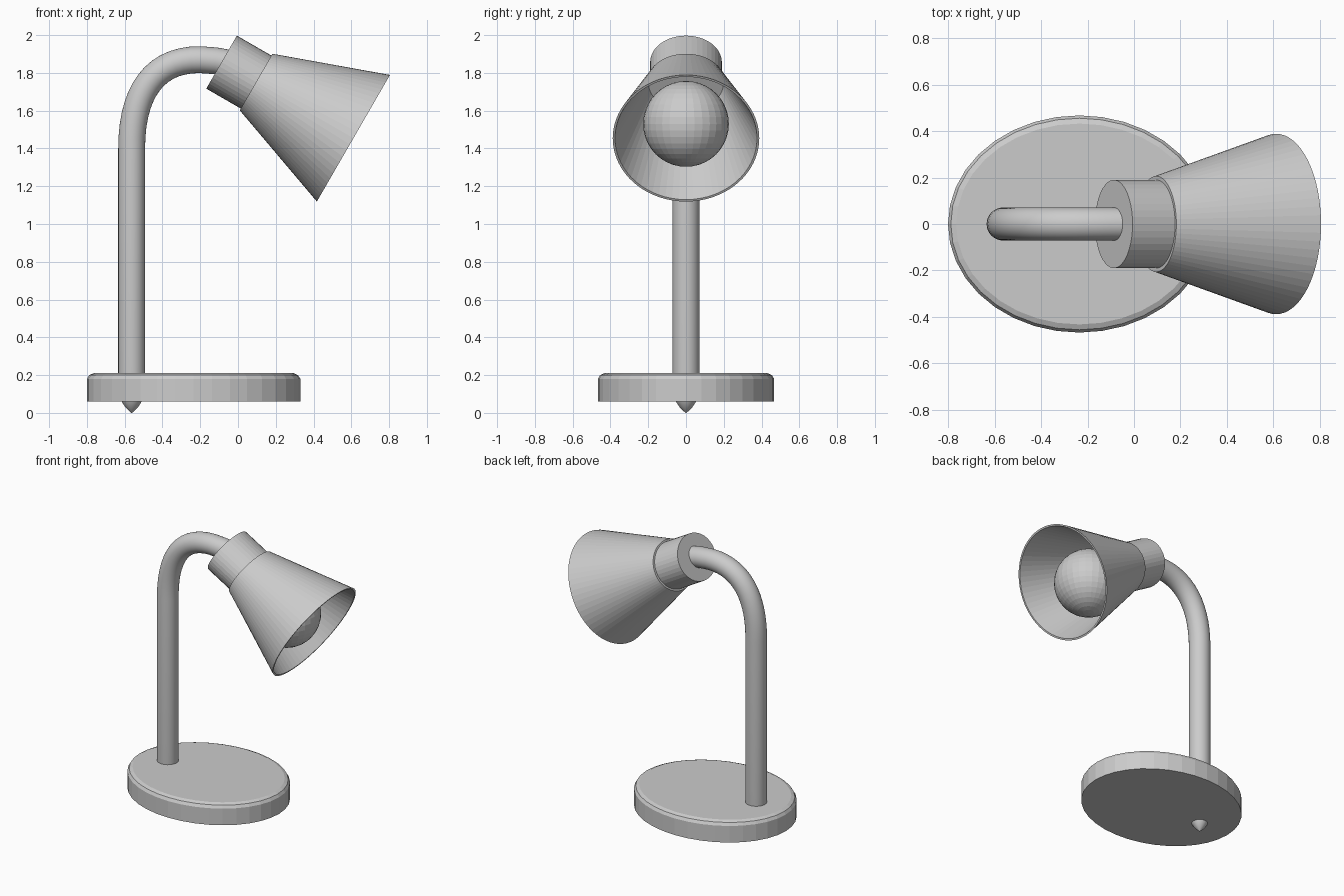
import bpy, bmesh, math
from mathutils import Vector

if "Cube" in bpy.data.objects:
    bpy.data.objects.remove(bpy.data.objects["Cube"])

grey = bpy.data.materials.new("plain grey")
grey.diffuse_color = (0.6, 0.6, 0.6, 1)
grey.use_nodes = True
grey.node_tree.nodes["Principled BSDF"].inputs["Base Color"].default_value = grey.diffuse_color
Y = Vector((0, 1, 0))


def finish(name, bm, smooth=None):
    bmesh.ops.recalc_face_normals(bm, faces=bm.faces)
    mesh = bpy.data.meshes.new(name)
    bm.to_mesh(mesh)
    bm.free()
    mesh.materials.append(grey)
    ob = bpy.data.objects.new(name, mesh)
    bpy.context.collection.objects.link(ob)
    if smooth:
        bpy.ops.object.select_all(action='DESELECT')
        ob.select_set(True)
        bpy.context.view_layer.objects.active = ob
        bpy.ops.object.shade_smooth_by_angle(angle=math.radians(smooth))
    return ob


def loft(name, rings, sides, smooth=None):
    """Skin rings of (centre, in-plane axis, in-plane radius, y radius), capped at both ends."""
    bm = bmesh.new()
    loops = []
    for c, u, ru, ry in rings:
        angles = [2 * math.pi * i / sides for i in range(sides)]
        loops.append([bm.verts.new(c + u * ru * math.cos(a) + Y * ry * math.sin(a)) for a in angles])
    for a, b in zip(loops, loops[1:]):
        for i in range(sides):
            j = (i + 1) % sides
            bm.faces.new((a[i], a[j], b[j], b[i]))
    bm.faces.new(loops[0])
    bm.faces.new(loops[-1])
    return finish(name, bm, smooth)


# Oval base with a small bevel on its top edge
X = Vector((1, 0, 0))
profile = [(0.06, 0), (0.18, 0), (0.20, 0.012), (0.21, 0.035)]
loft("base", [(Vector((-0.235, 0, z)), X, 0.565 - d, 0.467 - d) for z, d in profile], 36)

# Stem: tapered tip below the base, straight post, then the bend into the head
sx, r = -0.563, 0.071
path = [(Vector((sx, 0, z)), q) for z, q in
        [(0, 0.002), (0.012, 0.016), (0.03, 0.034), (0.06, 0.053), (0.10, 0.066), (0.15, r)]]
p0, p1, p2, p3 = [Vector(p) for p in
                  [(sx, 0, 1.40), (sx, 0, 1.70), (-0.44, 0, 1.873), (-0.20, 0, 1.87)]]
for i in range(15):
    t = i / 14
    s = 1 - t
    path.append((p0 * s**3 + p1 * 3 * s * s * t + p2 * 3 * s * t * t + p3 * t**3, r))
path += [(Vector((-0.12, 0, 1.864)), r), (Vector((-0.03, 0, 1.848)), r)]
rings = []
for i, (p, q) in enumerate(path):
    tangent = (path[min(i + 1, len(path) - 1)][0] - path[max(i - 1, 0)][0]).normalized()
    rings.append((p, Y.cross(tangent), q, q))
loft("stem", rings, 32, 40)

# Head axis, tilted 30 degrees down
tilt = math.radians(30)
axis = Vector((math.cos(tilt), 0, -math.sin(tilt)))
across = Vector((math.sin(tilt), 0, math.cos(tilt)))
start = Vector((-0.087, 0, 1.857))


def head_rings(rows):
    return [(start + axis * t, across, a, b) for t, a, b in rows]


# Collar and hollow conical shade (outer wall, rim, inner wall, inner end)
loft("collar", head_rings([(0, 0.162, 0.19), (0.225, 0.162, 0.19)]), 40)
loft("shade", head_rings([(0.211, 0.173, 0.206), (0.806, 0.387, 0.388),
                          (0.806, 0.375, 0.376), (0.226, 0.166, 0.198)]), 64)
loft("shade_back", head_rings([(0.211, 0.173, 0.206), (0.226, 0.166, 0.198)]), 64)

# Bulb
bm = bmesh.new()
bmesh.ops.create_uvsphere(bm, u_segments=32, v_segments=20, radius=0.227)
bmesh.ops.translate(bm, verts=bm.verts, vec=(0.39, 0, 1.53))
finish("bulb", bm)
